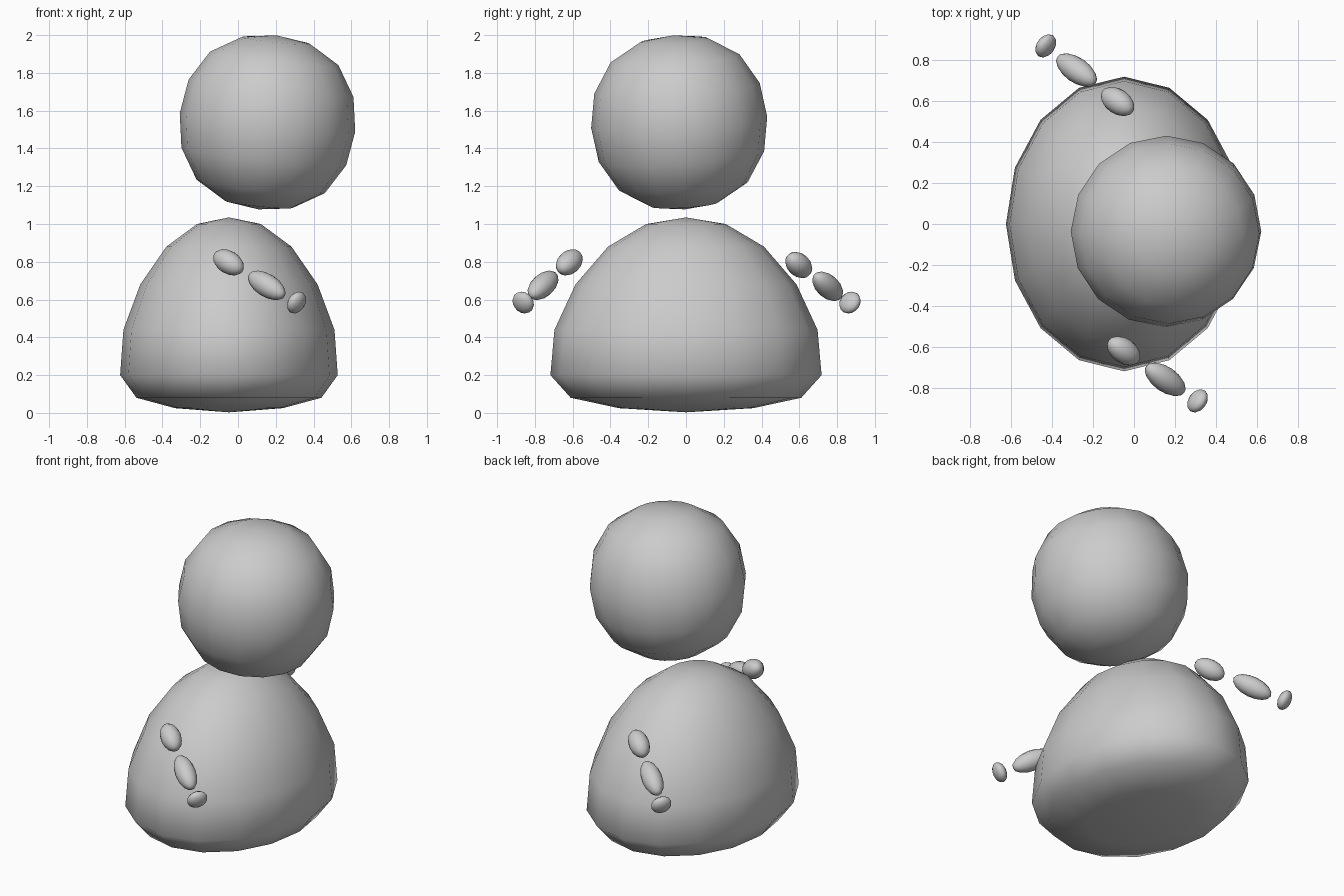
import bpy, bmesh, math
from mathutils import Vector, Euler

if "Cube" in bpy.data.objects:
    bpy.data.objects.remove(bpy.data.objects["Cube"])

SEG = 16


def lathe(name, profile, sx=1.0, sy=1.0):
    """Revolve (radius, z) pairs, listed bottom to top with poles at both ends."""
    bm = bmesh.new()
    rings = []
    for r, z in profile:
        if r < 1e-6:
            rings.append([bm.verts.new((0, 0, z))] * SEG)
        else:
            rings.append([bm.verts.new((r * sx * math.cos(2 * math.pi * i / SEG),
                                        r * sy * math.sin(2 * math.pi * i / SEG), z))
                          for i in range(SEG)])
    for lo, hi in zip(rings, rings[1:]):
        for i in range(SEG):
            j = (i + 1) % SEG
            quad = [lo[i], lo[j], hi[j], hi[i]]
            bm.faces.new(list(dict.fromkeys(quad)))   # triangles at the poles
    for f in bm.faces:
        f.smooth = True
    me = bpy.data.meshes.new(name)
    bm.to_mesh(me)
    bm.free()
    ob = bpy.data.objects.new(name, me)
    bpy.context.collection.objects.link(ob)
    return ob


def arc(radii):
    """Profile from radii given pole to equator, mirrored below."""
    full = radii + radii[-2::-1]
    n = len(full) - 1
    pts = []
    for k, r in enumerate(full):
        a = -math.pi / 2 + math.pi * k / n
        pts.append((0.0 if k in (0, n) else r * math.cos(a), r * math.sin(a)))
    return pts


# body: wide-bottomed dome, oval in plan
body = lathe("body", [(0, 0.003), (0.495, 0.025), (0.85, 0.08), (1.0, 0.20),
                      (0.97, 0.44), (0.815, 0.68), (0.575, 0.88),
                      (0.293, 1.0), (0, 1.035)], 0.576, 0.718)
body.location = (-0.048, 0, 0)

# head: slightly puffed ball, tilted
head = lathe("head", arc([0.464, 0.473, 0.483, 0.475, 0.467]))
head.location = (0.156, -0.036, 1.538)
head.rotation_euler = Euler((math.radians(3.7), math.radians(6), 0))

# arms: three beads each, (along-arm, across-arm) half sizes
sizes = [("upper_arm", 0.096, 0.061), ("forearm", 0.124, 0.061), ("hand", 0.038, 0.062)]
arms = {
    "front": ((0.73, -0.51, -0.456),
              [(-0.05, -0.618, 0.797), (0.152, -0.757, 0.675), (0.31, -0.862, 0.584)]),
    "back": ((-0.73, 0.51, -0.456),
             [(-0.08, 0.597, 0.783), (-0.28, 0.75, 0.67), (-0.43, 0.868, 0.584)]),
}
for side, (direction, centres) in arms.items():
    for (part, along, across), c in zip(sizes, centres):
        bead = lathe(f"{side}_{part}", arc([1.0] * 5))
        bead.scale = (across, across, along)
        bead.rotation_euler = Vector(direction).to_track_quat('Z', 'Y').to_euler()
        bead.location = c
